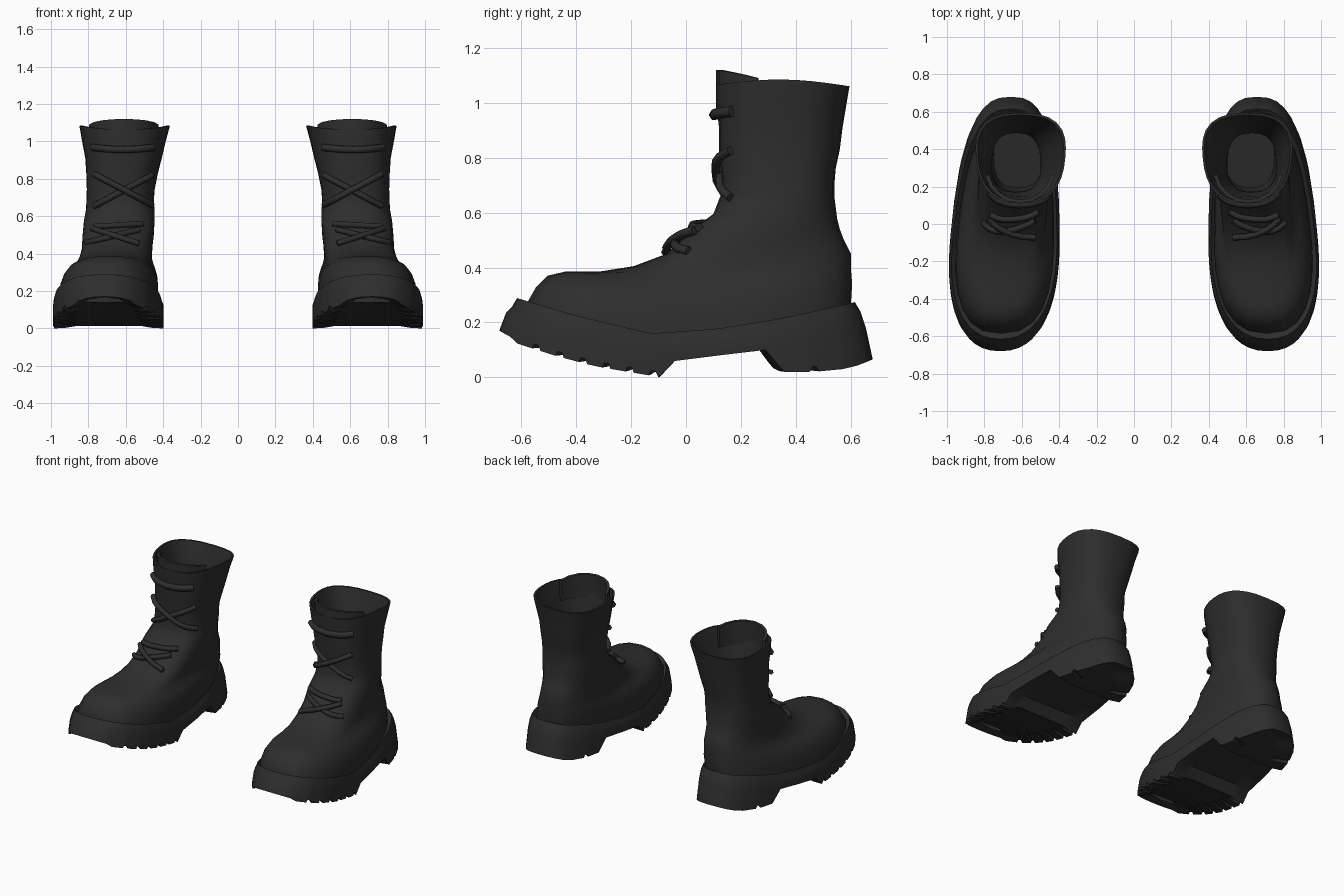
import bpy, math
from mathutils import Vector
from mathutils.bvhtree import BVHTree

old = bpy.data.objects.get("Cube")
if old:
    bpy.data.objects.remove(old, do_unlink=True)

black = bpy.data.materials.new("black_leather")
black.use_nodes = True
black.diffuse_color = (0.027, 0.027, 0.027, 1)
black.node_tree.nodes["Principled BSDF"].inputs["Base Color"].default_value = (0.027, 0.027, 0.027, 1)


def lerp(a, b, t):
    return a + (b - a) * t


def interp(table, y):
    """Piecewise linear height along the boot."""
    for (y0, z0), (y1, z1) in zip(table, table[1:]):
        if y <= y1:
            return lerp(z0, z1, max(0, (y - y0) / (y1 - y0)))
    return table[-1][1]


def ring(stations, yf, yb, cf, cb, wf, wb, height, toe=2.6, heel=2.6):
    """Closed loop: toe tip, outer side, heel tip, inner side."""
    def point(s, side):
        power = lerp(toe, heel, s)
        w = max(0, 1 - abs(2 * s - 1) ** power) ** (1 / power)
        y = lerp(yf, yb, s)
        return Vector((lerp(cf, cb, s) + side * w * lerp(wf, wb, s), y, height(s, y)))
    return [point(s, 1) for s in stations] + [point(s, -1) for s in stations[-2:0:-1]]


def loft(rings):
    n = len(rings[0])
    verts = [p for r in rings for p in r]
    faces = [(k * n + i, k * n + (i + 1) % n, (k + 1) * n + (i + 1) % n, (k + 1) * n + i)
             for k in range(len(rings) - 1) for i in range(n)]
    return verts, faces


def cap(n, start, flip=False):
    """Strips joining the two sides of a ring."""
    out = []
    for i in range(n // 2):
        f = [start + j for j in dict.fromkeys((i, i + 1, n - i - 1, (n - i) % n))]
        out.append(f[::-1] if flip else f)
    return out


def add_pair(name, verts, faces, angle=50):
    mesh = bpy.data.meshes.new(name)
    mesh.from_pydata(verts, [], faces)
    mesh.materials.append(black)
    ob = bpy.data.objects.new(name, mesh)
    bpy.context.collection.objects.link(ob)
    bpy.ops.object.select_all(action='DESELECT')
    ob.select_set(True)
    bpy.context.view_layer.objects.active = ob
    bpy.ops.object.mode_set(mode='EDIT')
    bpy.ops.mesh.select_all(action='SELECT')
    bpy.ops.mesh.normals_make_consistent(inside=False)
    bpy.ops.object.mode_set(mode='OBJECT')
    bpy.ops.object.shade_smooth_by_angle(angle=math.radians(angle))
    ob.modifiers.new("pair", 'MIRROR').use_mirror_merge = False


# Upper: toe, instep and shaft as tilted rings
# toe y, toe z, heel y, heel z, toe centre, heel centre, toe width, heel width, side dip
upper_rows = [
    (-.58, .14, .59, .14, .71, .66, .295, .215, 0),
    (-.585, .26, .60, .26, .71, .65, .29, .215, .03),
    (-.545, .33, .605, .34, .705, .64, .27, .21, .05),
    (-.505, .37, .60, .40, .70, .635, .238, .20, .06),
    (-.44, .385, .60, .45, .69, .63, .20, .19, .06),
    (-.31, .386, .575, .50, .675, .63, .19, .19, .05),
    (-.19, .405, .56, .54, .66, .63, .19, .185, .035),
    (-.07, .45, .55, .58, .65, .63, .195, .185, .015),
    (.01, .53, .545, .62, .64, .63, .195, .183, 0),
    (.10, .595, .54, .66, .63, .63, .185, .183, 0),
    (.125, .66, .54, .70, .63, .63, .18, .18, 0),
    (.13, .73, .545, .76, .627, .627, .18, .183, 0),
    (.12, .82, .56, .83, .62, .62, .185, .197, 0),
    (.12, .91, .57, .91, .612, .612, .195, .213, 0),
    (.11, 1.0, .585, 1.0, .61, .61, .205, .238, 0),
    (.11, 1.065, .595, 1.06, .606, .606, .215, .262, -.022),
]
even = [(1 - math.cos(math.pi * i / 14)) / 2 for i in range(15)]


def upper_ring(row, inset=0.0):
    yf, zf, yb, zb, cf, cb, wf, wb, dip = row
    return ring(even, yf + inset, yb - inset, cf, cb, wf - inset, wb - inset,
                lambda s, y: lerp(zf, zb, s) - dip * math.sin(math.pi * s))


outside = [upper_ring(r) for r in upper_rows]
lining = [upper_ring(r, .012 + .007 * k) for k, r in enumerate(upper_rows[:8:-1])]
lining.append([p + Vector((-.01, .04, -.2)) for p in lining[-1]])
verts, faces = loft(outside + lining)
faces += cap(28, 28 * (len(outside) + len(lining) - 1))
add_pair("boot_upper", verts, faces)
surface = BVHTree.FromPolygons(*loft(outside))

# Tongue: curved plate standing above the collar at the front
tongue = []
for z in (.95, 1.04, 1.12):
    for inset in (.01, .03):
        for i in range(-4, 5):
            a = i * .34
            top = z - (.03 * (abs(i) / 4) ** 2 if z > 1.1 else 0)
            tongue.append((.61 + (.20 - inset) * math.sin(a),
                           .30 - (.20 - inset) * math.cos(a), top))
tongue_faces = []
for i in range(8):
    for k in range(2):
        for side in (0, 9):
            a = k * 18 + side + i
            tongue_faces.append((a, a + 1, a + 19, a + 18))
    tongue_faces += [(36 + i, 37 + i, 46 + i, 45 + i), (i, i + 1, i + 10, i + 9)]
for k in (0, 18):
    for i in (0, 8):
        tongue_faces.append((k + i, k + i + 9, k + i + 27, k + i + 18))
add_pair("tongue", tongue, tongue_faces)

# Sole: welt, sidewall, treaded edge and smooth underside
top_line = [(-.62, .29), (-.4, .225), (-.13, .16), (.1, .175), (.35, .215), (.62, .275)]
base_line = [(-.68, .17), (-.62, .125), (-.48, .08), (-.33, .04), (-.12, .005)]
arch_line = [(-.10, .0), (-.04, .06), (.12, .08), (.29, .10), (.345, .035), (.36, .02), (.45, .02)]
heel_line = [(.485, .022), (.57, .03), (.62, .042), (.655, .055), (.674, .063), (.68, .065)]
tread = [(-.68, .17), (-.676, .168), (-.662, .16), (-.64, .148)]
for k in range(6):
    y = -.615 + k * .085
    tread += [(y + d, interp(base_line, y + d) + lift)
              for d, lift in ((0, 0), (.055, 0), (.062, .018), (.078, .018))]
tread += arch_line + [(.462, .04), (.474, .04)] + heel_line
smooth = base_line + arch_line + heel_line
cuts = [(y + .68) / 1.36 for y, z in tread]


def top_z(drop):
    return lambda s, y: interp(top_line, y) - drop


def bottom_z(table, lift):
    return lambda s, y: interp(table, lerp(-.68, .68, s)) + lift


def sidewall(s, y):
    return lerp(interp(top_line, y), interp(smooth, lerp(-.68, .68, s)), .45)


# half length, toe width, heel width, height
sole_rows = [
    (.57, .285, .205, top_z(.03)),
    (.615, .315, .232, top_z(0)),
    (.635, .325, .242, top_z(.035)),
    (.655, .329, .248, sidewall),
    (.68, .327, .25, bottom_z(tread, 0)),
    (.64, .265, .19, bottom_z(tread, .003)),
    (.60, .20, .13, bottom_z(smooth, .014)),
]
sole_rings = [ring(cuts, -y, y, .715, .658, wf, wb, h, 2.35, 2.7) for y, wf, wb, h in sole_rows]
verts, faces = loft(sole_rings)
n = len(sole_rings[0])
faces += cap(n, 0, True) + cap(n, n * (len(sole_rings) - 1))
add_pair("sole", verts, faces, 40)


# Laces: round cords laid on the front of the upper
def lace(name, start, end, lift=.008, bow=0.0, radius=.017):
    curve = bpy.data.curves.new(name, 'CURVE')
    curve.dimensions = '3D'
    curve.bevel_depth = radius
    curve.bevel_resolution = 1
    curve.use_fill_caps = True
    path = []
    for i in range(9):
        t = i / 8
        x = lerp(start[0], end[0], t)
        z = lerp(start[1], end[1], t) - bow * math.sin(math.pi * t)
        hit = surface.ray_cast(Vector((x, -2, z)), Vector((0, 1, 0)))[0]
        if hit:
            path.append(hit + Vector((0, -lift, lift * .5)))
    for side in (1, -1):
        spline = curve.splines.new('POLY')
        spline.points.add(len(path) - 1)
        for p, co in zip(spline.points, path):
            p.co = (side * co.x, co.y, co.z, 1)
        spline.use_smooth = True
    curve.materials.append(black)
    bpy.context.collection.objects.link(bpy.data.objects.new(name, curve))


lace("top_lace", (.455, .962), (.775, .962), .012, .012, .021)
lace("middle_lace_a", (.46, .815), (.77, .65))
lace("middle_lace_b", (.46, .65), (.77, .815), .022)
lace("instep_lace", (.51, .555), (.77, .54), .01)
lace("lower_lace_a", (.53, .525), (.81, .455), .008)
lace("lower_lace_b", (.53, .445), (.78, .525), .02)
